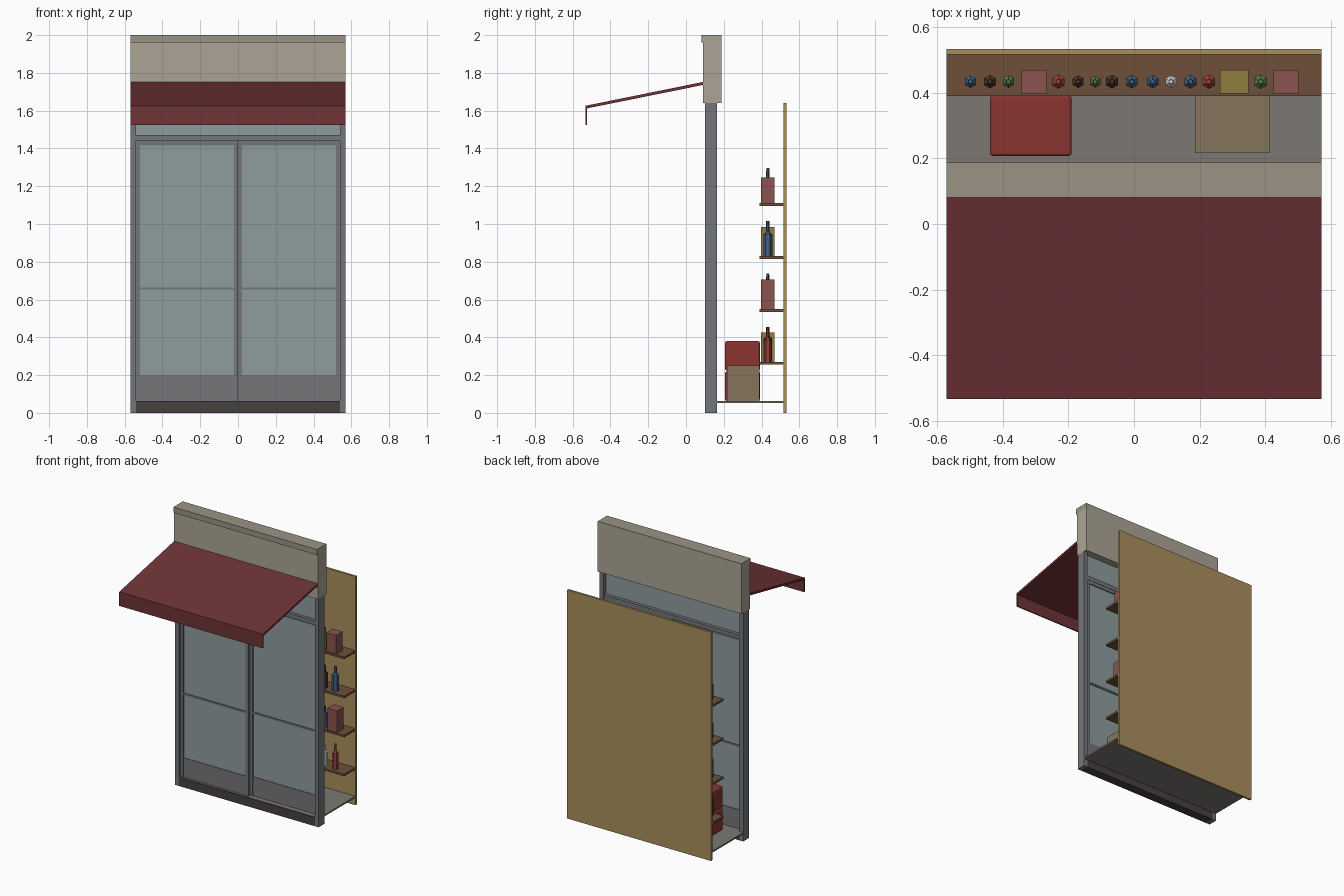
import bpy, bmesh, math, random

if "Cube" in bpy.data.objects:
    bpy.data.objects.remove(bpy.data.objects["Cube"])
random.seed(4)

def material(name, hexa):
    m = bpy.data.materials.new(name)
    rgb = [int(hexa[i:i + 2], 16) / 255 for i in (0, 2, 4)]
    m.diffuse_color = [c / 12.92 if c < 0.04 else ((c + 0.055) / 1.055) ** 2.4 for c in rgb] + [1]
    m.use_nodes = True
    m.node_tree.nodes["Principled BSDF"].inputs["Base Color"].default_value = m.diffuse_color
    return m

MAT = {n: material(n, h) for n, h in dict(
    stone="ABA595", trim="9A9484", awning="6E3336", metal="74767A", plinth="45413F",
    glass="8F9C9E", kick="76767A", floor="7C7972", panel="A98F5C", shelf="6E4F3A",
    crate="8A3430", carton="85765F", blue="42607F", brown="4A352C", green="547A49",
    red="9A413B", white="C4C4C0", pink="8A5350", yellow="8F7F3F").items()}

def finish(name, bm, mat):
    bmesh.ops.recalc_face_normals(bm, faces=bm.faces)
    me = bpy.data.meshes.new(name)
    bm.to_mesh(me)
    bm.free()
    ob = bpy.data.objects.new(name, me)
    me.materials.append(MAT[mat])
    bpy.context.collection.objects.link(ob)
    return ob

def box(name, x0, x1, y0, y1, z0, z1, mat, bevel=0):
    bm = bmesh.new()
    bmesh.ops.create_cube(bm, size=1)
    for v in bm.verts:
        v.co = [a + (c + 0.5) * (b - a) for c, a, b in
                zip(v.co, (x0, y0, z0), (x1, y1, z1))]
    ob = finish(name, bm, mat)
    if bevel:
        mod = ob.modifiers.new("bevel", 'BEVEL')
        mod.width, mod.segments = bevel, 3
    return ob

def extrude_x(name, profile, half, mat):
    bm = bmesh.new()
    f = bm.faces.new([bm.verts.new((-half, y, z)) for y, z in profile])
    ext = bmesh.ops.extrude_face_region(bm, geom=[f])["geom"]
    bmesh.ops.translate(bm, vec=(2 * half, 0, 0),
                        verts=[v for v in ext if isinstance(v, bmesh.types.BMVert)])
    return finish(name, bm, mat)

def bottle(name, x, z, r, h, mat):
    # Six-sided body, short shoulder and neck
    bm = bmesh.new()
    profile = [(r, 0), (r, h * 0.66), (r * 0.42, h * 0.74), (r * 0.36, h)]
    rings = [[bm.verts.new((x + q * math.sin(i * math.pi / 3), 0.433 + q * math.cos(i * math.pi / 3), z + dz))
              for i in range(6)] for q, dz in profile]
    for a, b in zip(rings, rings[1:]):
        for i in range(6):
            bm.faces.new((a[i], a[(i + 1) % 6], b[(i + 1) % 6], b[i]))
    bm.faces.new(rings[0])
    bm.faces.new(rings[-1])
    return finish(name, bm, mat)

# Fascia and its cap
box("fascia", -0.57, 0.57, 0.09, 0.187, 1.64, 1.998, "stone")
box("fascia_cap", -0.57, 0.57, 0.081, 0.187, 1.96, 2.0, "trim")

# Sloping awning with hanging valance
extrude_x("awning", [(0.09, 1.752), (-0.532, 1.626), (-0.532, 1.525), (-0.524, 1.525),
                     (-0.524, 1.612), (0.09, 1.736)], 0.57, "awning")

# Shop frame
for s, side in ((-1, "left"), (1, "right")):
    a, b = sorted((s * 0.54, s * 0.57))
    box(side + "_post", a, b, 0.10, 0.165, 0, 1.64, "metal")
box("threshold", -0.54, 0.54, 0.10, 0.165, 0, 0.062, "plinth")
box("door_track", -0.54, 0.54, 0.105, 0.16, 1.44, 1.47, "metal")
box("transom_glass", -0.54, 0.54, 0.128, 0.136, 1.47, 1.64, "glass")

# Two sliding doors
for side, x0, x1, y in (("left", -0.54, 0.0, 0.118), ("right", -0.002, 0.54, 0.138)):
    y0, y1, w = y, y + 0.02, 0.022
    n = side + "_door_"
    box(n + "outer_stile", x0, x0 + w, y0, y1, 0.062, 1.44, "metal")
    box(n + "inner_stile", x1 - w, x1, y0, y1, 0.062, 1.44, "metal")
    box(n + "top_rail", x0 + w, x1 - w, y0, y1, 1.415, 1.44, "metal")
    box(n + "mid_rail", x0 + w, x1 - w, y0, y1, 0.652, 0.665, "metal")
    box(n + "kick_panel", x0 + w, x1 - w, y0 + 0.003, y1 - 0.003, 0.062, 0.20, "kick")
    box(n + "glass", x0 + w, x1 - w, y0 + 0.007, y1 - 0.007, 0.20, 1.415, "glass")

# Interior floor and back wall
box("floor", -0.57, 0.57, 0.105, 0.516, 0.053, 0.064, "floor")
box("back_wall", -0.57, 0.57, 0.516, 0.532, 0, 1.64, "panel")

# Shelves with goods; top row follows the plan view
top_row = [("blue", -0.498), ("brown", -0.438), ("green", -0.382), ("pink", -0.303), ("red", -0.23),
           ("brown", -0.17), ("green", -0.118), ("brown", -0.067), ("blue", -0.007), ("blue", 0.057),
           ("white", 0.113), ("blue", 0.172), ("red", 0.228), ("yellow", 0.305), ("green", 0.385),
           ("pink", 0.462)]
boxes, colours = ("pink", "yellow"), ["blue", "brown", "green", "red", "white"]
ends = ["red", "pink", "blue", "pink"]
for k, z in enumerate((0.27, 0.55, 0.83, 1.11)):
    box(f"shelf_{k}", -0.57, 0.57, 0.39, 0.516, z - 0.015, z, "shelf")
    row = list(top_row)
    if k < 3:
        row = []
        for i, (_, x) in enumerate(top_row):
            c = random.choice(colours)
            if i in ((3, 9), (4, 11), (6, 13))[k]:
                c = boxes[(i + k) % 2]
            row.append((c, x))
        row[-1] = (ends[k], 0.47)
    for i, (c, x) in enumerate(row):
        if c in boxes:
            w = 0.044 if c == "yellow" else 0.039
            w = min(w, 0.034) if k < 3 and i < 15 else w
            box(f"goods_box_{k}_{i}", x - w, x + w, 0.397, 0.469, z,
                z + (0.135 if k == 3 else 0.155), c)
        else:
            bottle(f"bottle_{k}_{i}", x, z, random.uniform(0.018, 0.024),
                   random.uniform(0.145, 0.187), c)

# Stacked crates and carton on the floor
for k, z in enumerate((0.064, 0.224)):
    box(f"crate_{k}", -0.438, -0.19, 0.207, 0.391, z, z + 0.156, "crate", 0.009)
box("carton", 0.185, 0.413, 0.216, 0.39, 0.064, 0.25, "carton")
